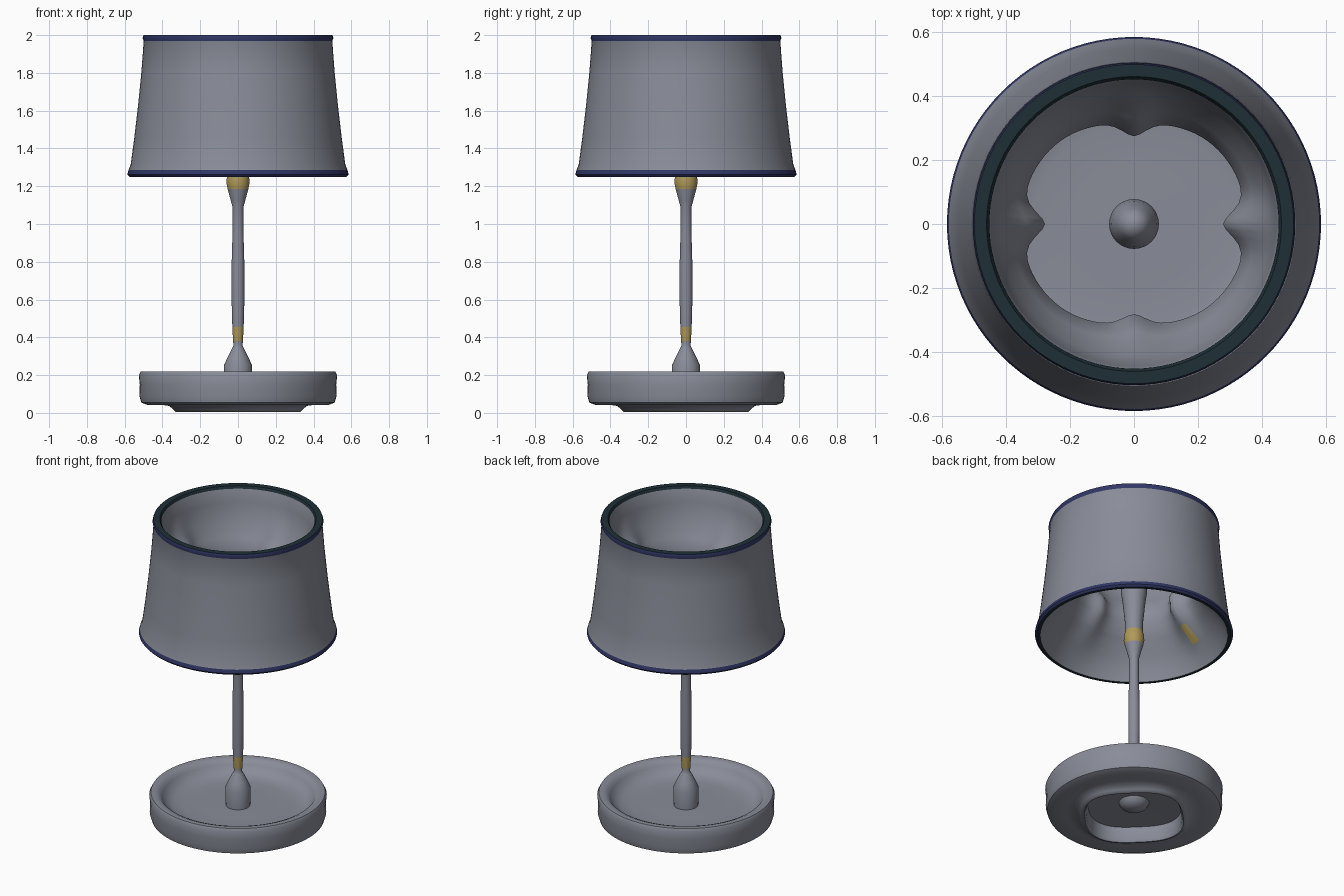
import bpy, bmesh, math

if "Cube" in bpy.data.objects:
    bpy.data.objects.remove(bpy.data.objects["Cube"])

def material(name, rgb):
    m = bpy.data.materials.new(name)
    m.diffuse_color = (*rgb, 1)
    m.use_nodes = True
    m.node_tree.nodes["Principled BSDF"].inputs["Base Color"].default_value = m.diffuse_color
    return m

MATS = [material("slate_grey", (0.25, 0.265, 0.315)),
        material("brass_gold", (0.43, 0.32, 0.10)),
        material("navy_trim", (0.03, 0.038, 0.13)),
        material("dark_teal_trim", (0.013, 0.028, 0.036))]
GREY, GOLD, NAVY, TEAL = range(4)

def lathe(name, profile, n=64, closed=False, shape=None, paint=None, angle=45):
    """Spin (r, z, colour of the segment that follows) points about z."""
    bm = bmesh.new()
    rings = []
    for i, (r, z, _) in enumerate(profile):
        if r == 0:
            rings.append([bm.verts.new((0, 0, z))] * n)
            continue
        ring = []
        for k in range(n):
            a = 2 * math.pi * k / n
            rr = r + (shape(i, a) if shape else 0)
            ring.append(bm.verts.new((rr * math.cos(a), rr * math.sin(a), z)))
        rings.append(ring)
    for i in range(len(rings) if closed else len(rings) - 1):
        A, B = rings[i], rings[(i + 1) % len(rings)]
        for k in range(n):
            j = (k + 1) % n
            f = bm.faces.new(list(dict.fromkeys((A[k], A[j], B[j], B[k]))))
            f.material_index = profile[i][2]
            if paint:
                c = f.calc_center_median()
                f.material_index = paint(c, f.material_index)
    bmesh.ops.recalc_face_normals(bm, faces=bm.faces)
    me = bpy.data.meshes.new(name)
    bm.to_mesh(me)
    bm.free()
    for m in MATS:
        me.materials.append(m)
    ob = bpy.data.objects.new(name, me)
    bpy.context.collection.objects.link(ob)
    bpy.context.view_layer.objects.active = ob
    ob.select_set(True)
    bpy.ops.object.shade_smooth_by_angle(angle=math.radians(angle))
    ob.select_set(False)
    return ob

def quarter(a):
    """Signed angle to the nearest axis direction."""
    return (a + math.pi / 4) % (math.pi / 2) - math.pi / 4

# Lampshade: flared outer wall, trimmed rims, pinched inner wall with four lugs
shade = [(0.575, 1.25, NAVY), (0.586, 1.262, NAVY), (0.58, 1.285, GREY),
         (0.568, 1.315, GREY), (0.55, 1.45, GREY), (0.53, 1.62, GREY),
         (0.512, 1.8, GREY), (0.499, 1.97, NAVY), (0.505, 1.985, NAVY),
         (0.5, 2.0, TEAL), (0.462, 2.0, TEAL), (0.453, 1.985, GREY),
         (0.445, 1.9, GREY), (0.425, 1.79, GREY), (0.385, 1.70, GREY),
         (0.354, 1.63, GREY), (0.365, 1.55, GREY), (0.42, 1.46, GREY),
         (0.49, 1.38, GREY), (0.535, 1.3, GREY), (0.555, 1.25, TEAL)]
LUG = {13: 0.015, 14: 0.05, 15: 0.075, 16: 0.08, 17: 0.05, 18: 0.01}

def lugs(i, a):
    s = math.sin(a)
    depth = LUG.get(i, 0)
    lug = math.exp(-(quarter(a) / 0.17) ** 2)
    # the walls across y pinch in more broadly, with softer lugs
    return -depth * (0.5 * s ** 6 + lug * (0.45 if s < -0.7 else 0.55 if s > 0.7 else 1.0))

def lug_tip(c, m):
    tip = -0.47 < c.x < -0.38 and abs(c.y) < 0.025 and 1.4 < c.z < 1.45
    return GOLD if m == GREY and tip else m

lathe("lampshade", shade, 96, True, lugs, lug_tip)

# Base: raised-rim dish on a squarish hollow foot
base = [(0, 0.135, GREY), (0.2, 0.132, GREY), (0.32, 0.132, GREY),
        (0.385, 0.14, GREY), (0.425, 0.16, GREY), (0.447, 0.19, GREY),
        (0.462, 0.21, GREY), (0.487, 0.22, GREY), (0.515, 0.218, GREY),
        (0.525, 0.2, GREY), (0.52, 0.15, GREY), (0.522, 0.09, GREY),
        (0.512, 0.055, GREY), (0.48, 0.042, GREY), (0.4, 0.042, GREY),
        (0.355, 0.037, GREY), (0.332, 0.018, GREY), (0.32, 0.005, GREY),
        (0.31, 0.005, GREY), (0.30, 0.02, GREY), (0.295, 0.1, GREY),
        (0.09, 0.105, GREY), (0.075, 0.08, GREY), (0.045, 0.062, GREY),
        (0, 0.055, GREY)]

def squarish(i, a):
    return 0.01 - 0.03 * math.sin(2 * quarter(a)) ** 2 if 15 <= i <= 20 else 0

lathe("base", base, 72, False, squarish, angle=50)

# Stem: conical collar, slim rod, two brass bands and a domed socket
stem = [(0, 0.12, GREY), (0.072, 0.12, GREY), (0.075, 0.25, GREY),
        (0.055, 0.295, GREY), (0.03, 0.345, GREY), (0.024, 0.355, GREY),
        (0.026, 0.38, GOLD), (0.03, 0.455, GREY), (0.034, 0.6, GREY),
        (0.034, 0.78, GREY), (0.029, 0.95, GREY), (0.029, 1.09, GREY),
        (0.04, 1.13, GREY), (0.055, 1.185, GOLD), (0.061, 1.215, GOLD),
        (0.059, 1.25, GOLD), (0.052, 1.275, GREY), (0.053, 1.33, GREY),
        (0.068, 1.48, GREY), (0.078, 1.55, GREY), (0.07, 1.6, GREY),
        (0.058, 1.63, GREY), (0.048, 1.66, GREY), (0.028, 1.685, GREY),
        (0, 1.692, GREY)]
lathe("stem", stem, 32)
